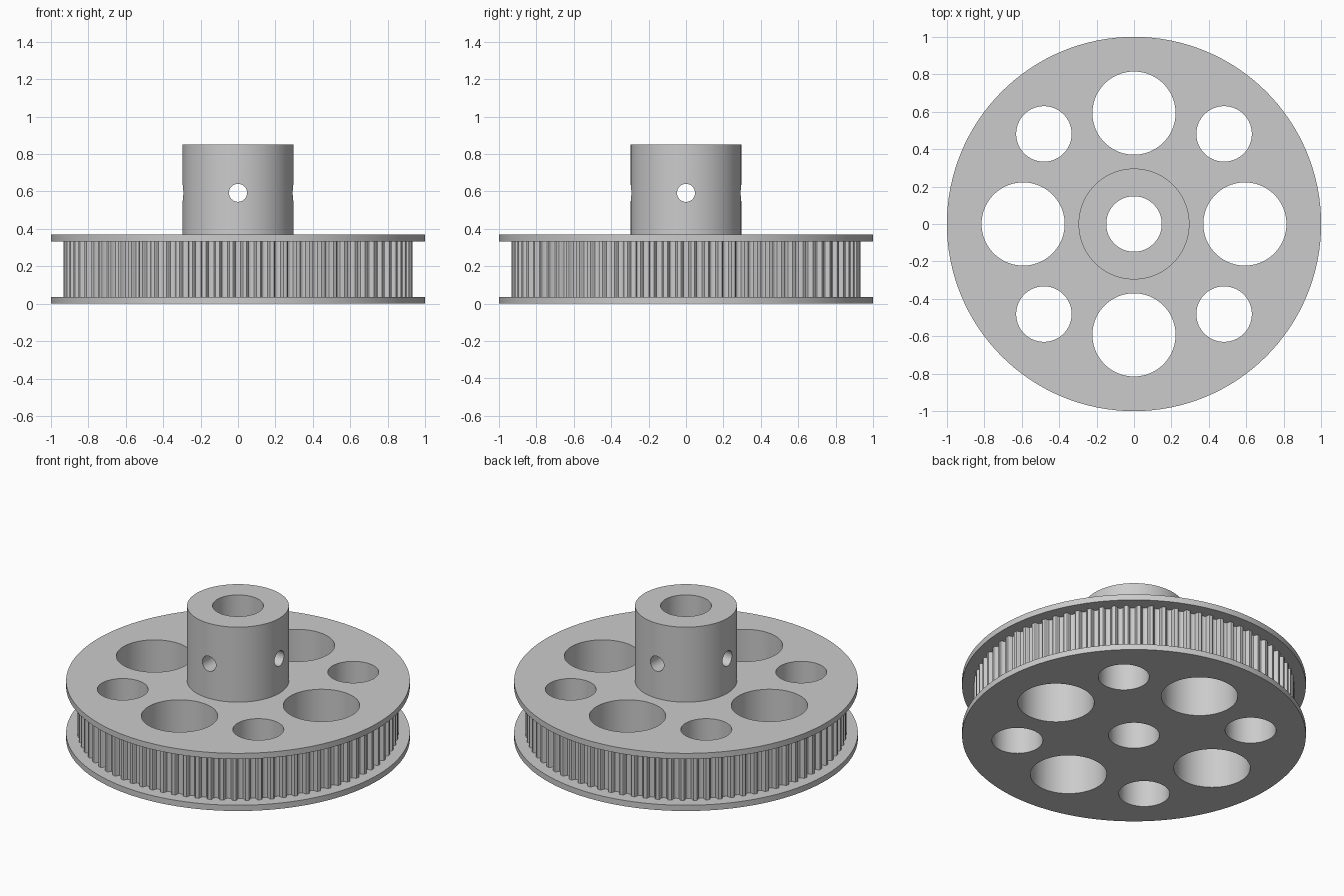
import bpy, bmesh, math
from mathutils import Matrix, Vector

if "Cube" in bpy.data.objects:
    bpy.data.objects.remove(bpy.data.objects["Cube"], do_unlink=True)

MM = 1 / 27          # one design millimetre in scene units
TEETH = 80
SEGMENTS = 128

metal = bpy.data.materials.new("grey_metal")
metal.use_nodes = True
metal.diffuse_color = (0.6, 0.6, 0.6, 1)
metal.node_tree.nodes["Principled BSDF"].inputs["Base Color"].default_value = (0.6, 0.6, 0.6, 1)


def circle(radius, count=SEGMENTS, centre=(0, 0)):
    return [(centre[0] + radius * math.cos(2 * math.pi * i / count),
             centre[1] + radius * math.sin(2 * math.pi * i / count)) for i in range(count)]


def prism(name, outlines, z0, z1, turn=None):
    """Extrude closed outlines (in millimetres) from z0 to z1."""
    bm = bmesh.new()
    for outline in outlines:
        face = bm.faces.new([bm.verts.new((x, y, z0)) for x, y in outline])
        made = bmesh.ops.extrude_face_region(bm, geom=[face], use_keep_orig=True)["geom"]
        top = [g for g in made if isinstance(g, bmesh.types.BMVert)]
        bmesh.ops.translate(bm, verts=top, vec=Vector((0, 0, z1 - z0)))
    bmesh.ops.recalc_face_normals(bm, faces=bm.faces)
    if turn:
        bmesh.ops.transform(bm, matrix=turn, verts=bm.verts)
    bmesh.ops.scale(bm, vec=Vector((MM, MM, MM)), verts=bm.verts)
    mesh = bpy.data.meshes.new(name)
    bm.to_mesh(mesh)
    bm.free()
    mesh.materials.append(metal)
    obj = bpy.data.objects.new(name, mesh)
    bpy.context.collection.objects.link(obj)
    return obj


def activate(obj):
    bpy.ops.object.select_all(action='DESELECT')
    obj.select_set(True)
    bpy.context.view_layer.objects.active = obj


def cut(obj, cutter):
    mod = obj.modifiers.new("cut", 'BOOLEAN')
    mod.operation = 'DIFFERENCE'
    mod.solver = 'EXACT'
    mod.object = cutter
    activate(obj)
    bpy.ops.object.modifier_apply(modifier=mod.name)


# Toothed outline: rounded belt grooves around the rim
groove = [(-0.72, 0), (-0.6, 0.12), (-0.53, 0.4), (-0.4, 0.64), (-0.15, 0.76)]
groove += [(-x, d) for x, d in reversed(groove)]
rim = 25.2
toothed = []
for i in range(TEETH):
    for x, depth in groove:
        a = 2 * math.pi * i / TEETH + x / rim
        toothed.append(((rim - depth) * math.cos(a), (rim - depth) * math.sin(a)))

# Solid parts
lower_flange = prism("lower_flange", [circle(27)], 0, 1)
toothed_ring = prism("toothed_ring", [toothed], 1, 9)
upper_flange = prism("upper_flange", [circle(27)], 9, 10)
hub = prism("hub", [circle(8)], 10, 23)
parts = [lower_flange, toothed_ring, upper_flange, hub]

# Vertical cutters: shaft bore, four large and four small lightening holes
holes = [circle(4)]
for i in range(4):
    a = i * math.pi / 2
    holes.append(circle(6, 96, (16 * math.cos(a), 16 * math.sin(a))))
    b = a + math.pi / 4
    reach = 13 * math.sqrt(2)
    holes.append(circle(4, 96, (reach * math.cos(b), reach * math.sin(b))))
hole_cutter = prism("hole_cutter", holes, -2, 25)

# Set screw holes crossing the hub along both axes
screw_cutters = []
for axis in 'XY':
    turn = Matrix.Translation((0, 0, 16)) @ Matrix.Rotation(math.pi / 2, 4, axis)
    screw_cutters.append(prism("screw_cutter", [circle(1.3, 48)], -12, 12, turn))

for part in parts:
    cut(part, hole_cutter)
for cutter in screw_cutters:
    cut(hub, cutter)
for cutter in [hole_cutter] + screw_cutters:
    bpy.data.objects.remove(cutter, do_unlink=True)

for part in parts:
    activate(part)
    bpy.ops.object.shade_smooth_by_angle(angle=math.radians(28))
